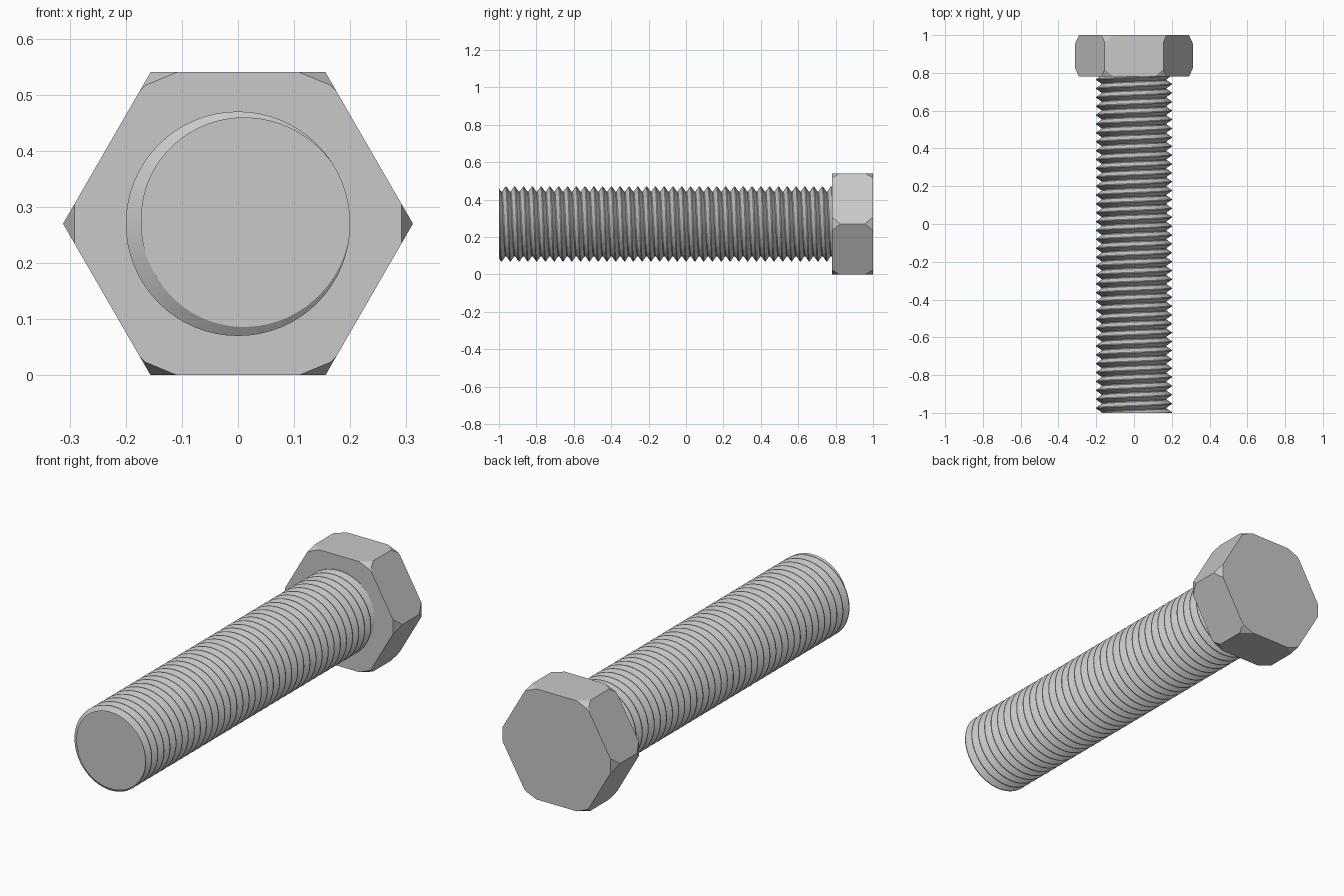
import bpy, bmesh
from math import sin, cos, pi, radians
from mathutils import Vector

cube = bpy.data.objects.get("Cube")
if cube:
    bpy.data.objects.remove(cube, do_unlink=True)

AXIS_Z = 0.27                      # height of the bolt axis
APOTHEM = 0.27
TIP, HEAD_FRONT, HEAD_BACK = -1.0, 0.78, 1.0

steel = bpy.data.materials.new("steel_grey")
steel.use_nodes = True
GREY = (0.58, 0.58, 0.58, 1)
steel.diffuse_color = GREY
bsdf = next(n for n in steel.node_tree.nodes if n.type == "BSDF_PRINCIPLED")
bsdf.inputs["Base Color"].default_value = GREY
bsdf.inputs["Roughness"].default_value = 0.6


def slice_off(bm, point, normal):
    """Remove everything on the normal side of a plane and cap the cut."""
    geom = bm.verts[:] + bm.edges[:] + bm.faces[:]
    bmesh.ops.bisect_plane(bm, geom=geom, plane_co=point, plane_no=normal,
                           dist=1e-6, clear_outer=True)
    rim = [e for e in bm.edges if e.is_boundary
           and all(abs((v.co - point).dot(normal.normalized())) < 1e-4 for v in e.verts)]
    if rim:
        bmesh.ops.holes_fill(bm, edges=rim, sides=0)


def finish(bm, name):
    bmesh.ops.recalc_face_normals(bm, faces=bm.faces[:])
    mesh = bpy.data.meshes.new(name)
    bm.to_mesh(mesh)
    bm.free()
    mesh.materials.append(steel)
    obj = bpy.data.objects.new(name, mesh)
    obj.location.z = AXIS_Z
    bpy.context.collection.objects.link(obj)
    return obj


# Hexagonal head: a six-sided prism with conical corner chamfers at both ends
bm = bmesh.new()
radius = APOTHEM / cos(pi / 6)
ring = [bm.verts.new((radius * cos(i * pi / 3), HEAD_FRONT, radius * sin(i * pi / 3)))
        for i in range(6)]
base = bm.faces.new(ring)
top = bmesh.ops.extrude_face_region(bm, geom=[base], use_keep_orig=True)
bmesh.ops.translate(bm, vec=(0, HEAD_BACK - HEAD_FRONT, 0),
                    verts=[g for g in top["geom"] if isinstance(g, bmesh.types.BMVert)])
bmesh.ops.recalc_face_normals(bm, faces=bm.faces[:])
CHAMFER_R, CHAMFER_DEPTH = 0.291, 0.045
for end, side in ((HEAD_FRONT, -1), (HEAD_BACK, 1)):
    for i in range(16):
        a = i * pi / 8
        out = Vector((cos(a), 0, sin(a)))
        normal = out * CHAMFER_DEPTH + Vector((0, side * (radius - CHAMFER_R), 0))
        slice_off(bm, out * CHAMFER_R + Vector((0, end, 0)), normal)
finish(bm, "hex_head")

# Threaded shank: a V profile swept along a right-handed helix
PITCH, STEPS, TURNS = 0.047, 64, 42
CREST, ROOT = 0.2, 0.173
PROFILE = ((-0.05, CREST), (0.05, CREST), (0.45, ROOT), (0.55, ROOT), (0.95, CREST))
start = TIP - 2 * PITCH - PITCH * radians(75) / (2 * pi)
bm = bmesh.new()
previous = None
for i in range(STEPS * TURNS + 1):
    a = 2 * pi * i / STEPS
    y0 = start + PITCH * i / STEPS
    row = [bm.verts.new((r * sin(a), y0 + t * PITCH, r * cos(a))) for t, r in PROFILE]
    if previous:
        for j in range(len(PROFILE) - 1):
            bm.faces.new((previous[j], previous[j + 1], row[j + 1], row[j]))
    previous = row
bmesh.ops.remove_doubles(bm, verts=bm.verts[:], dist=1e-4)
slice_off(bm, Vector((0, TIP, 0)), Vector((0, -1, 0)))
slice_off(bm, Vector((0, HEAD_FRONT + 0.02, 0)), Vector((0, 1, 0)))
shank = finish(bm, "threaded_shank")

bpy.ops.object.select_all(action="DESELECT")
shank.select_set(True)
bpy.context.view_layer.objects.active = shank
bpy.ops.object.shade_smooth_by_angle(angle=radians(30))
